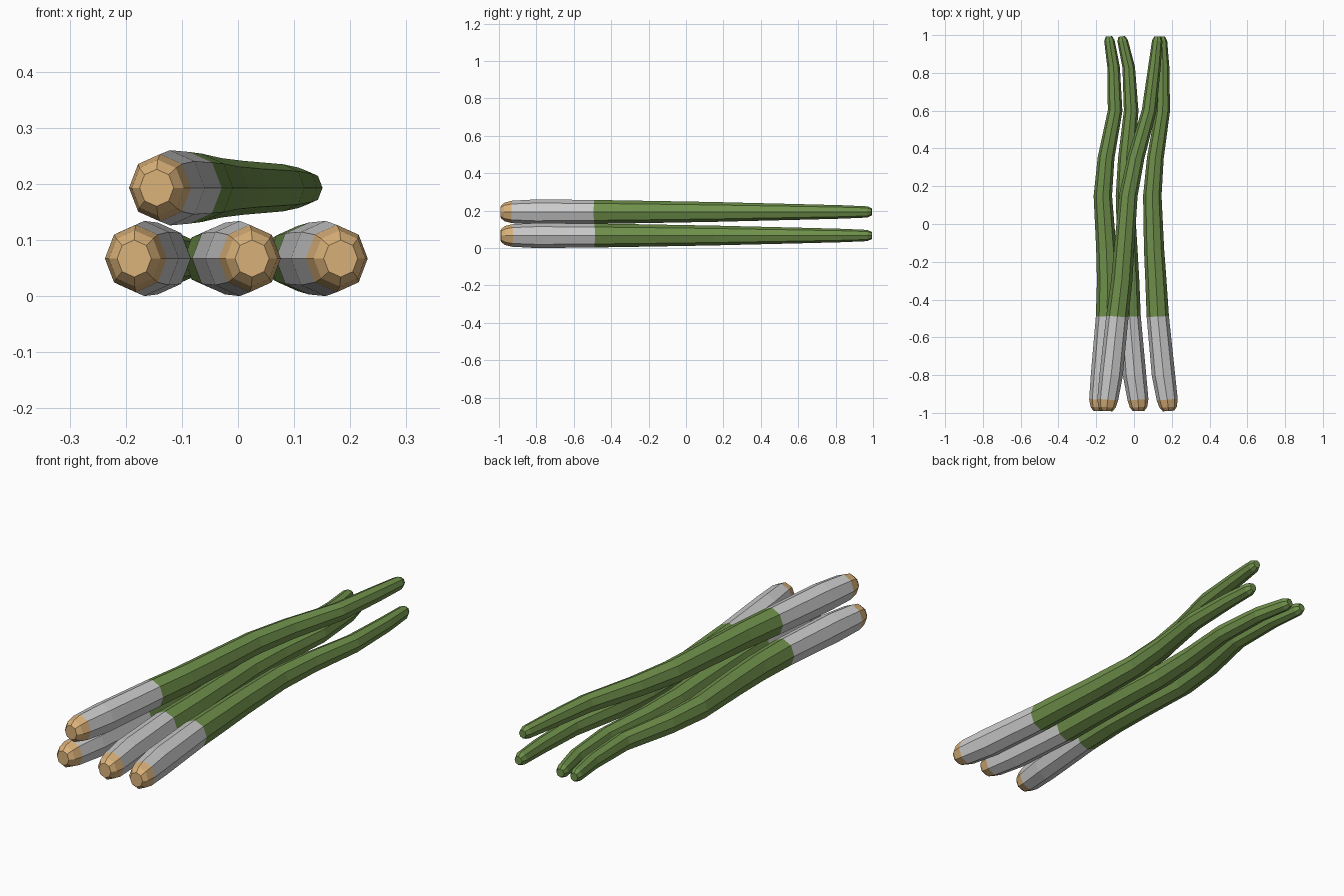
import bpy, bmesh
from math import cos, sin, pi

if "Cube" in bpy.data.objects:
    bpy.data.objects.remove(bpy.data.objects["Cube"])

SIDES = 8
X_SCALE = 0.92


def material(name, rgb):
    m = bpy.data.materials.new(name)
    m.diffuse_color = (*rgb, 1)
    m.use_nodes = True
    m.node_tree.nodes["Principled BSDF"].inputs["Base Color"].default_value = m.diffuse_color
    return m


GREEN = material("leaf_green", (0.16, 0.28, 0.07))
TAN = material("root_tan", (0.70, 0.44, 0.19))

# Ring stations along y and radius at each
YS = [-0.99, -0.97, -0.93, -0.8, -0.49, -0.3, -0.13, 0.15, 0.35, 0.6, 0.83, 0.97, 0.993]
RS = [0.033, 0.05, 0.060, 0.067, 0.064, 0.061, 0.058, 0.053, 0.048, 0.042, 0.036, 0.030, 0.019]


def tube(name, xs, z, first, last, mat=None):
    """Faceted tube through stations first..last, capped at the stalk ends."""
    bm = bmesh.new()
    rings = []
    for i in range(first, last + 1):
        a, b = max(i - 1, 0), min(i + 1, len(YS) - 1)
        slope = (xs[b] - xs[a]) / (YS[b] - YS[a])
        ring = []
        for k in range(SIDES):
            dx = RS[i] * X_SCALE * cos(2 * pi * k / SIDES)
            dz = RS[i] * sin(2 * pi * k / SIDES)
            ring.append(bm.verts.new((xs[i] + dx, YS[i] - slope * dx * 0.6, z + dz)))
        rings.append(ring)
    for r0, r1 in zip(rings, rings[1:]):
        for k in range(SIDES):
            j = (k + 1) % SIDES
            bm.faces.new((r0[k], r0[j], r1[j], r1[k]))
    if first == 0:
        bm.faces.new(rings[0])
    if last == len(YS) - 1:
        bm.faces.new(rings[-1])
    bmesh.ops.recalc_face_normals(bm, faces=bm.faces)
    if bm.faces[:][0].normal.dot(bm.faces[:][0].calc_center_median() -
                                 sum((v.co for v in rings[0] + rings[1]), rings[0][0].co * 0) / 16) < 0:
        bmesh.ops.reverse_faces(bm, faces=bm.faces)
    me = bpy.data.meshes.new(name)
    bm.to_mesh(me)
    bm.free()
    ob = bpy.data.objects.new(name, me)
    bpy.context.collection.objects.link(ob)
    if mat:
        me.materials.append(mat)


# Sideways bend of each stalk at the stations, and its height
STALKS = {
    "left": (0.067, [-.185, -.184, -.182, -.167, -.143, -.140, -.147, -.165, -.148, -.100, -.108, -.130, -.133]),
    "middle": (0.067, [.025, .024, .021, .003, -.023, -.028, -.035, -.048, -.040, -.015, -.028, -.060, -.065]),
    "right": (0.067, [.183, .181, .176, .156, .126, .116, .106, .097, .113, .152, .154, .148, .146]),
    "upper": (0.193, [-.145, -.143, -.139, -.121, -.088, -.065, -.052, -.030, .010, .080, .108, .123, .125]),
}

for label, (z, xs) in STALKS.items():
    tube(f"root_end_{label}", xs, z, 0, 2, TAN)
    tube(f"white_stem_{label}", xs, z, 2, 4)
    tube(f"green_stalk_{label}", xs, z, 4, len(YS) - 1, GREEN)
